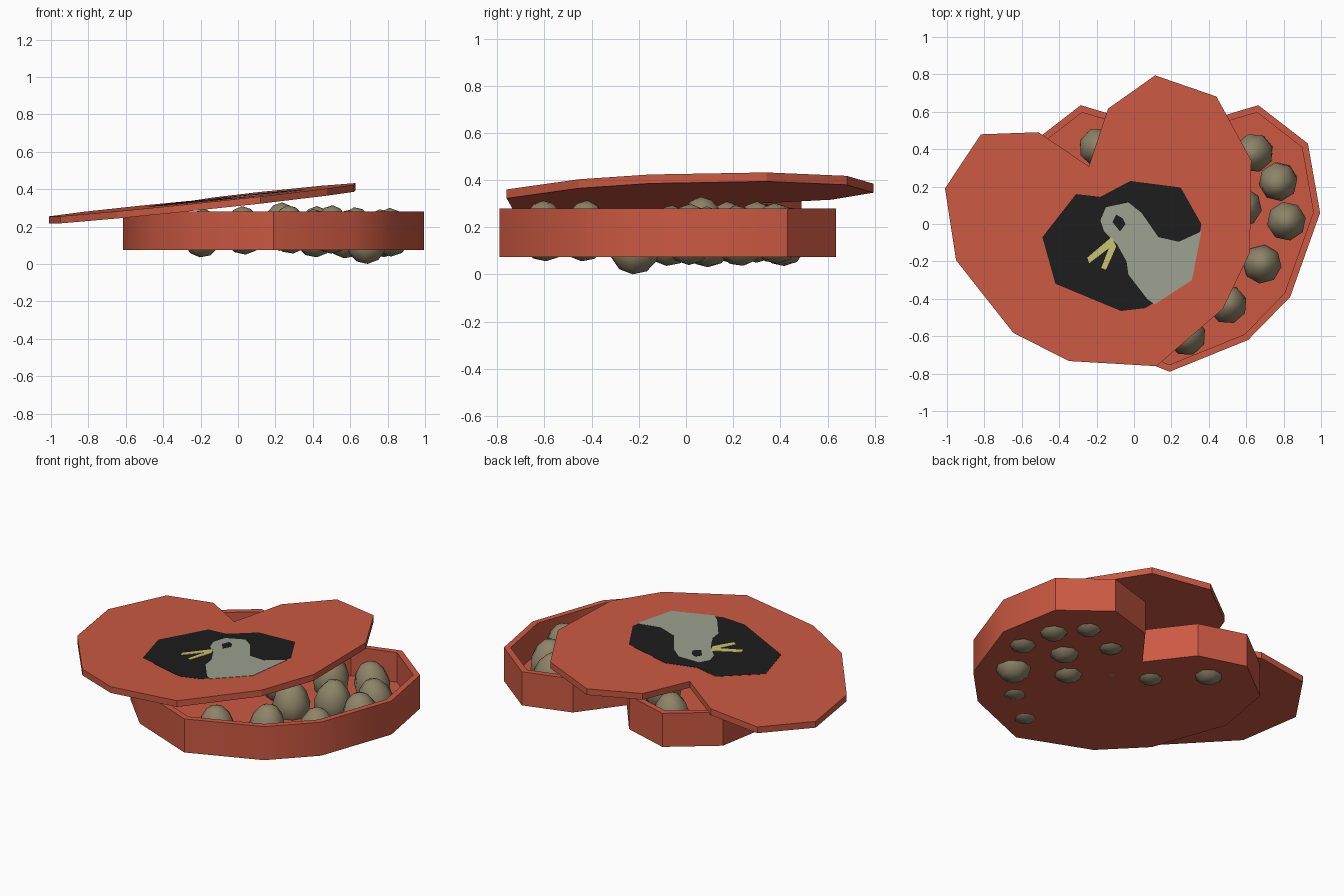
import bpy, bmesh, math, random
from mathutils import Matrix, Vector

if "Cube" in bpy.data.objects:
    bpy.data.objects.remove(bpy.data.objects["Cube"])

random.seed(4)


def material(name, r, g, b):
    m = bpy.data.materials.new(name)
    m.diffuse_color = (r, g, b, 1)
    m.use_nodes = True
    m.node_tree.nodes["Principled BSDF"].inputs["Base Color"].default_value = m.diffuse_color
    return m


RED = material("red_card", 0.60, 0.10, 0.055)
BLACK = material("black_ink", 0.012, 0.012, 0.012)
GREY = material("pale_grey_ink", 0.33, 0.36, 0.28)
YELLOW = material("yellow_ink", 0.60, 0.54, 0.16)
EGG = material("egg_shell", 0.27, 0.23, 0.14)

# Half of the heart outline, from the lower tip to the upper notch
HALF = [(0, -0.79), (0.42, -0.62), (0.645, -0.39), (0.805, 0.06),
        (0.74, 0.43), (0.475, 0.635), (0.19, 0.55), (0, 0.30)]
HEART = HALF + [(-x, y) for x, y in HALF[-2:0:-1]]


def finish(bm, name, mat, smooth_angle=None):
    bmesh.ops.recalc_face_normals(bm, faces=bm.faces)
    me = bpy.data.meshes.new(name)
    bm.to_mesh(me)
    bm.free()
    me.materials.append(mat)
    ob = bpy.data.objects.new(name, me)
    bpy.context.collection.objects.link(ob)
    if smooth_angle:
        bpy.ops.object.select_all(action='DESELECT')
        bpy.context.view_layer.objects.active = ob
        ob.select_set(True)
        bpy.ops.object.shade_smooth_by_angle(angle=math.radians(smooth_angle))
    return ob


def slab(points, height):
    """Extrude a closed outline upward; return the mesh and its top face."""
    bm = bmesh.new()
    base = bm.faces.new([bm.verts.new(p) for p in points])
    ext = bmesh.ops.extrude_face_region(bm, geom=[base], use_keep_orig=True)
    top = [g for g in ext["geom"] if isinstance(g, bmesh.types.BMVert)]
    bmesh.ops.translate(bm, verts=top, vec=(0, 0, height))
    bmesh.ops.recalc_face_normals(bm, faces=bm.faces)
    face = next(g for g in ext["geom"] if isinstance(g, bmesh.types.BMFace))
    return bm, face


def lid_z(x, y):
    return 0.36 + 0.107 * x + 0.016 * y


# Open heart tray: inset the top and sink it to leave a thin wall and floor
bm, top = slab([(x + 0.19, y, 0.075) for x, y in HEART], 0.205)
bmesh.ops.inset_region(bm, faces=[top], thickness=0.035, use_even_offset=True)
ext = bmesh.ops.extrude_discrete_faces(bm, faces=[top])
bmesh.ops.translate(bm, verts=ext["faces"][0].verts[:], vec=(0, 0, -0.18))
finish(bm, "heart_box", RED, 30)

# Lid: the same heart, slightly larger, turned and tipped
turn = (Matrix.Translation((0.12, -0.76, 0)) @ Matrix.Rotation(math.radians(18.7), 4, 'Z')
        @ Matrix.Scale(1.035, 4) @ Matrix.Translation((0, 0.79, 0)))
pts = [turn @ Vector((x, y, 0)) for x, y in HEART]
bm, _ = slab([(p.x, p.y, lid_z(p.x, p.y) - 0.038) for p in pts], 0.038)
finish(bm, "heart_lid", RED)


# Printed bird picture: thin layers lying on the lid
def patch(name, outline, mat, lift):
    bm, _ = slab([(x, y, lid_z(x, y) - 0.004) for x, y in outline], 0.004 + lift)
    finish(bm, name, mat)


patch("picture_background", [(-0.49, -0.07), (-0.42, -0.32), (-0.07, -0.465), (0.06, -0.45),
                             (0.31, -0.30), (0.36, 0.0), (0.25, 0.195), (-0.02, 0.23),
                             (-0.18, 0.145), (-0.31, 0.16)], BLACK, 0.001)
patch("picture_bird", [(-0.18, 0.02), (-0.16, -0.04), (-0.09, -0.11), (-0.04, -0.20),
                       (-0.03, -0.27), (0.07, -0.40), (0.11, -0.43), (0.31, -0.30),
                       (0.36, -0.04), (0.24, -0.095), (0.13, -0.07), (0.04, 0.06),
                       (-0.03, 0.115), (-0.15, 0.09)], GREY, 0.002)
patch("picture_eye", [(-0.115, 0.01), (-0.075, -0.04), (-0.045, 0.0), (-0.06, 0.03),
                      (-0.095, 0.05)], BLACK, 0.003)
patch("picture_beak", [(-0.12, -0.07), (-0.25, -0.18), (-0.24, -0.21), (-0.135, -0.13),
                       (-0.175, -0.235), (-0.15, -0.245), (-0.095, -0.12)], YELLOW, 0.003)

# Eggs: x, y and height of the centre
EGGS = [(0.685, -0.215, 0.13), (0.815, 0.015, 0.17), (0.77, 0.225, 0.165),
        (0.64, 0.38, 0.175), (0.58, 0.09, 0.16), (0.42, 0.30, 0.18),
        (0.41, -0.07, 0.165), (0.50, -0.43, 0.185), (0.28, -0.60, 0.185),
        (-0.19, 0.41, 0.165), (0.23, 0.07, 0.20), (0.03, 0.18, 0.18)]
for i, (x, y, z) in enumerate(EGGS):
    bm = bmesh.new()
    bmesh.ops.create_uvsphere(bm, u_segments=8, v_segments=6, radius=1)
    for v in bm.verts:
        taper = 0.105 * (1 - 0.15 * v.co.z)
        v.co = Vector((v.co.x * taper, v.co.y * taper, v.co.z * 0.13))
    lean = Matrix.Rotation(random.uniform(-0.2, 0.2), 4, 'X')
    spin = Matrix.Rotation(random.uniform(0, 6.28), 4, 'Z')
    bmesh.ops.transform(bm, verts=bm.verts, matrix=Matrix.Translation((x, y, z)) @ spin @ lean)
    finish(bm, f"egg_{i + 1}", EGG, 50)
